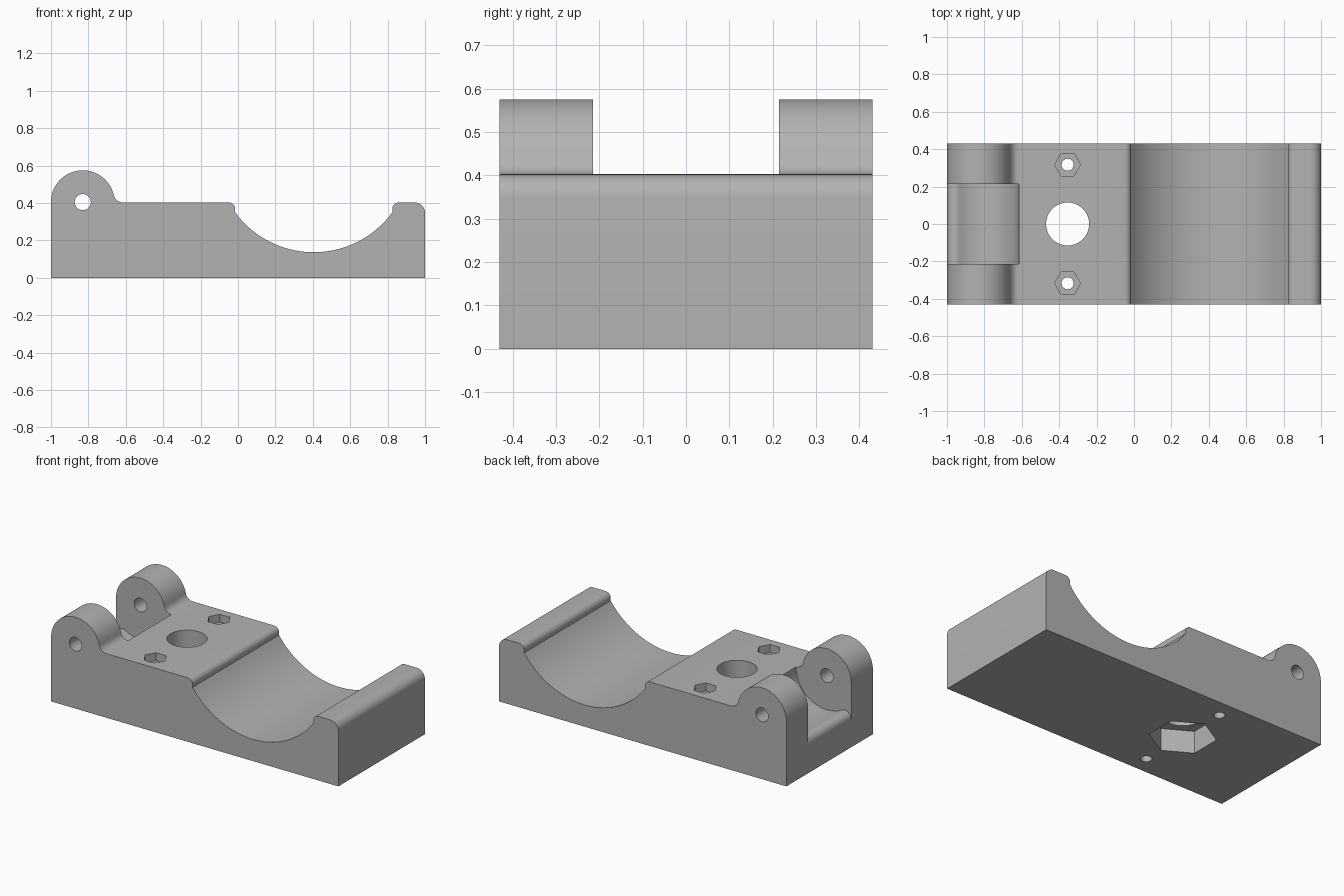
import bpy, bmesh
from math import sin, cos, pi, radians, atan2, degrees, sqrt

cube = bpy.data.objects.get("Cube")
if cube:
    bpy.data.objects.remove(cube, do_unlink=True)

HALF_Y = 0.43      # half depth of the block
DECK = 0.403       # height of the flat deck
PX, PZ = -0.83, 0.405   # pivot axis
LUG_R = 0.17
NUT_X = -0.355

grey = bpy.data.materials.new("plain grey")
grey.use_nodes = True
colour = (0.45, 0.45, 0.45, 1)
grey.diffuse_color = colour
grey.node_tree.nodes["Principled BSDF"].inputs["Base Color"].default_value = colour


def arc(cx, cz, r, a0, a1, n=8):
    """Points on an arc, angles in degrees."""
    angles = [radians(a0 + (a1 - a0) * i / n) for i in range(n + 1)]
    return [(cx + r * cos(a), cz + r * sin(a)) for a in angles]


def prism(name, points, half):
    """Extrude an x-z outline along y."""
    bm = bmesh.new()
    face = bm.faces.new([bm.verts.new((x, -half, z)) for x, z in points])
    out = bmesh.ops.extrude_face_region(bm, geom=[face])
    moved = [v for v in out["geom"] if isinstance(v, bmesh.types.BMVert)]
    bmesh.ops.translate(bm, verts=moved, vec=(0, 2 * half, 0))
    bmesh.ops.recalc_face_normals(bm, faces=bm.faces)
    mesh = bpy.data.meshes.new(name)
    bm.to_mesh(mesh)
    bm.free()
    obj = bpy.data.objects.new(name, mesh)
    bpy.context.collection.objects.link(obj)
    return obj


def bore(name, x, y, z0, z1, r, sides, turn=0):
    """Vertical round or hexagonal cutter from z0 to z1."""
    bpy.ops.mesh.primitive_cylinder_add(
        vertices=sides, radius=r, depth=z1 - z0,
        location=(x, y, (z0 + z1) / 2), rotation=(0, 0, radians(turn)))
    obj = bpy.context.object
    obj.name = name
    return obj


# Side outline: base, end lip, pipe cradle, deck, fillet and rounded lug
fillet = 0.05
fz = DECK + fillet
fx = PX + sqrt((LUG_R + fillet) ** 2 - (fz - PZ) ** 2)
meet = degrees(atan2(fz - PZ, fx - PX))
cradle_x, cradle_z, cradle_r = 0.405, 0.657, 0.52
half_angle = degrees(atan2(0.42, cradle_z - 0.352))
outline = [(-1, 0), (1, 0)]
outline += arc(0.945, DECK - 0.055, 0.055, 0, 90)
outline += arc(0.86, DECK - 0.035, 0.035, 90, 180)
outline += arc(cradle_x, cradle_z, cradle_r, -90 + half_angle, -90 - half_angle, 48)
outline += arc(-0.05, DECK - 0.035, 0.035, 0, 90)
outline += arc(fx, fz, fillet, 270, 180 + meet)
outline += arc(PX, PZ, LUG_R, meet, 180, 32)[1:]
body = prism("hinged_clamp_base", outline, HALF_Y)

# Hinge clearance between the lugs, with a rounded outer edge
clear, edge = 0.215, 0.045
ex = -1 + edge
ez = PZ - sqrt((clear + edge) ** 2 - (ex - PX) ** 2)
touch = degrees(atan2(PZ - ez, PX - ex))
gap = [(-1.1, ez), (-1, ez)]
gap += arc(ex, ez, edge, 180, touch)[1:]
gap += arc(PX, PZ, clear, 180 + touch, 360, 32)[1:]
gap += [(PX + clear, 0.7), (-1.1, 0.7)]
cutters = [prism("hinge_gap_cutter", gap, 0.215)]

# Pivot hole, central hole and its hexagonal pocket underneath
cutters.append(prism("pivot_cutter", arc(PX, PZ, 0.043, 0, 352.5, 47), 0.6))
cutters.append(bore("centre_hole_cutter", NUT_X, 0, -0.1, 0.6, 0.115, 64))
cutters.append(bore("lower_hex_cutter", NUT_X, 0, -0.1, 0.14, 0.19, 6))

# Screw holes with hexagonal nut recesses in the deck
for side in (-1, 1):
    y = 0.317 * side
    cutters.append(bore("screw_cutter", NUT_X, y, -0.1, 0.6, 0.032, 32))
    cutters.append(bore("nut_cutter", NUT_X, y, DECK - 0.05, 0.6, 0.069, 6, 30))

for cutter in cutters:
    cutter.hide_render = True
    mod = body.modifiers.new(cutter.name, "BOOLEAN")
    mod.operation = "DIFFERENCE"
    mod.solver = "EXACT"
    mod.object = cutter

# Keep the finished cut mesh and drop the cutters
bpy.context.view_layer.update()
graph = bpy.context.evaluated_depsgraph_get()
finished = bpy.data.meshes.new_from_object(body.evaluated_get(graph))
body.modifiers.clear()
body.data = finished
for cutter in cutters:
    bpy.data.objects.remove(cutter, do_unlink=True)

body.data.materials.clear()
body.data.materials.append(grey)
bpy.ops.object.select_all(action="DESELECT")
body.select_set(True)
bpy.context.view_layer.objects.active = body
bpy.ops.object.shade_smooth_by_angle(angle=radians(30))
